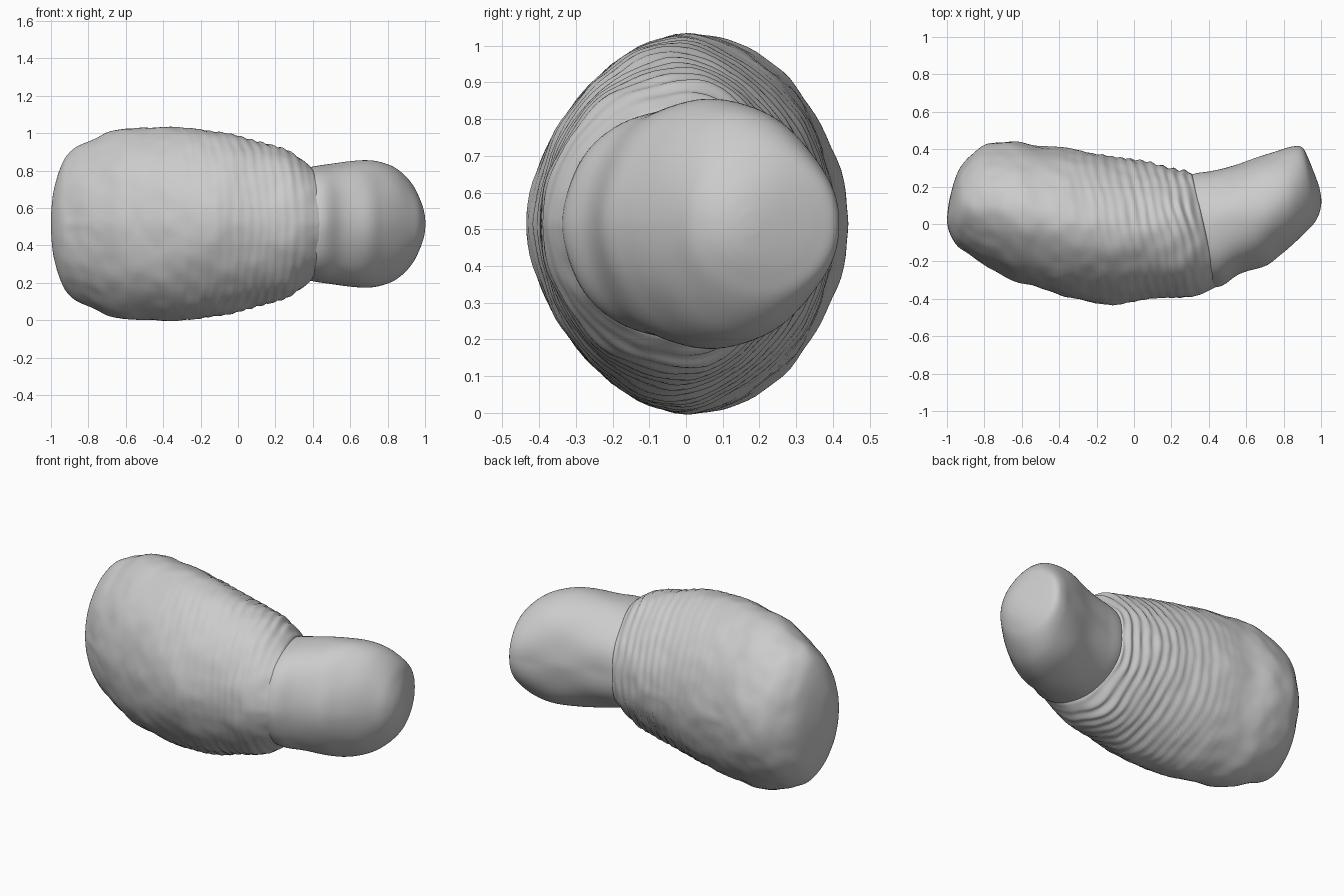
import bpy, bmesh, math
from mathutils import Vector, noise

if "Cube" in bpy.data.objects:
    bpy.data.objects.remove(bpy.data.objects["Cube"])

ZC = 0.515   # height of the symmetry plane
N = 96       # points around each section


def catmull(a, b, c, d, t):
    return [0.5 * (2 * q + (r - p) * t + (2 * p - 5 * q + 4 * r - s) * t * t
                   + (3 * q - p - 3 * r + s) * t ** 3)
            for p, q, r, s in zip(a, b, c, d)]


def resample(secs, steps):
    out = []
    for i in range(len(secs) - 1):
        a, d = secs[max(i - 1, 0)], secs[min(i + 2, len(secs) - 1)]
        for k in range(steps):
            out.append(catmull(a, secs[i], secs[i + 1], d, k / steps))
    return out + [list(secs[-1])]


def loft(name, secs, steps, power, relief):
    # each section: back edge x, y, front edge x, y, half height
    bm = bmesh.new()
    rings = []
    for xb, yb, xf, yf, h in resample(secs, steps):
        c = Vector(((xb + xf) / 2, (yb + yf) / 2, ZC))
        v = Vector(((xb - xf) / 2, (yb - yf) / 2, 0))
        ring = []
        for j in range(N):
            t = 2 * math.pi * j / N
            ct, st = math.cos(t), math.sin(t)
            u = math.copysign(abs(ct) ** (2 / power), ct)
            w = math.copysign(abs(st) ** (2 / power), st)
            off = v * u + Vector((0, 0, h * w))
            p = c + off
            ring.append(bm.verts.new(p + off.normalized() * relief(p, u)))
        rings.append(ring)
    for r0, r1 in zip(rings, rings[1:]):
        for j in range(N):
            k = (j + 1) % N
            bm.faces.new((r0[j], r0[k], r1[k], r1[j]))
    bm.faces.new(rings[0])
    bm.faces.new(rings[-1])
    bmesh.ops.recalc_face_normals(bm, faces=bm.faces)
    me = bpy.data.meshes.new(name)
    bm.to_mesh(me)
    bm.free()
    for f in me.polygons:
        f.use_smooth = True
    ob = bpy.data.objects.new(name, me)
    bpy.context.collection.objects.link(ob)
    return ob


def mirrored_noise(p, scale):
    return noise.noise(Vector((p.x, p.y, abs(p.z - ZC))) * scale)


# growth ridges, strongest near the opening and on the back
def shell_relief(p, u):
    fade = min(max((p.x + 0.45) / 0.5, 0), 1)
    if p.x > 0.3:
        fade *= max(0, 1 - (p.x - 0.3) / 0.1)
    fade *= 0.35 + 0.65 * min(max((u + 0.7) / 0.9, 0), 1)
    phase = (p.x + 0.22 * p.y + 0.02 * mirrored_noise(p, 5)) * 2 * math.pi / 0.052
    ridge = math.sin(phase) * 0.0045 * fade * (1 + 0.9 * mirrored_noise(p, 7))
    edge = min(1, (p.x + 1) / 0.1) if p.x > -1 else 0
    return ridge + edge * (0.012 * mirrored_noise(p, 4.5) + 0.006 * mirrored_noise(p, 12))


def soft_relief(p, u):
    return 0.010 * mirrored_noise(p, 5)


# ridged shell
loft("shell_body", [
    (-1.0, .03, -1.0, .01, .04), (-.987, .13, -.987, -.045, .17),
    (-.95, .26, -.95, -.11, .30), (-.9, .34, -.9, -.15, .375),
    (-.8, .42, -.8, -.22, .445), (-.65, .44, -.65, -.30, .50),
    (-.5, .42, -.5, -.35, .51), (-.3, .395, -.3, -.405, .51),
    (-.1, .355, -.1, -.425, .485), (.08, .325, .12, -.40, .445),
    (.22, .295, .30, -.385, .395), (.285, .285, .40, -.36, .345),
    (.31, .26, .45, -.32, .30), (.27, .20, .38, -.24, .22)],
    14, 1.85, shell_relief)

# smooth fleshy neck with a rounded tip coming out of the shell
loft("neck", [
    (.20, .20, .25, -.30, .27), (.30, .265, .44, -.34, .305),
    (.42, .285, .56, -.27, .325), (.55, .32, .70, -.225, .335),
    (.68, .365, .78, -.165, .333), (.78, .395, .86, -.10, .305),
    (.85, .412, .92, -.045, .26), (.90, .405, .965, .005, .205),
    (.93, .355, .99, .06, .145), (.965, .27, 1.0, .11, .085),
    (.99, .2, 1.0, .15, .03)],
    7, 2.0, soft_relief)
